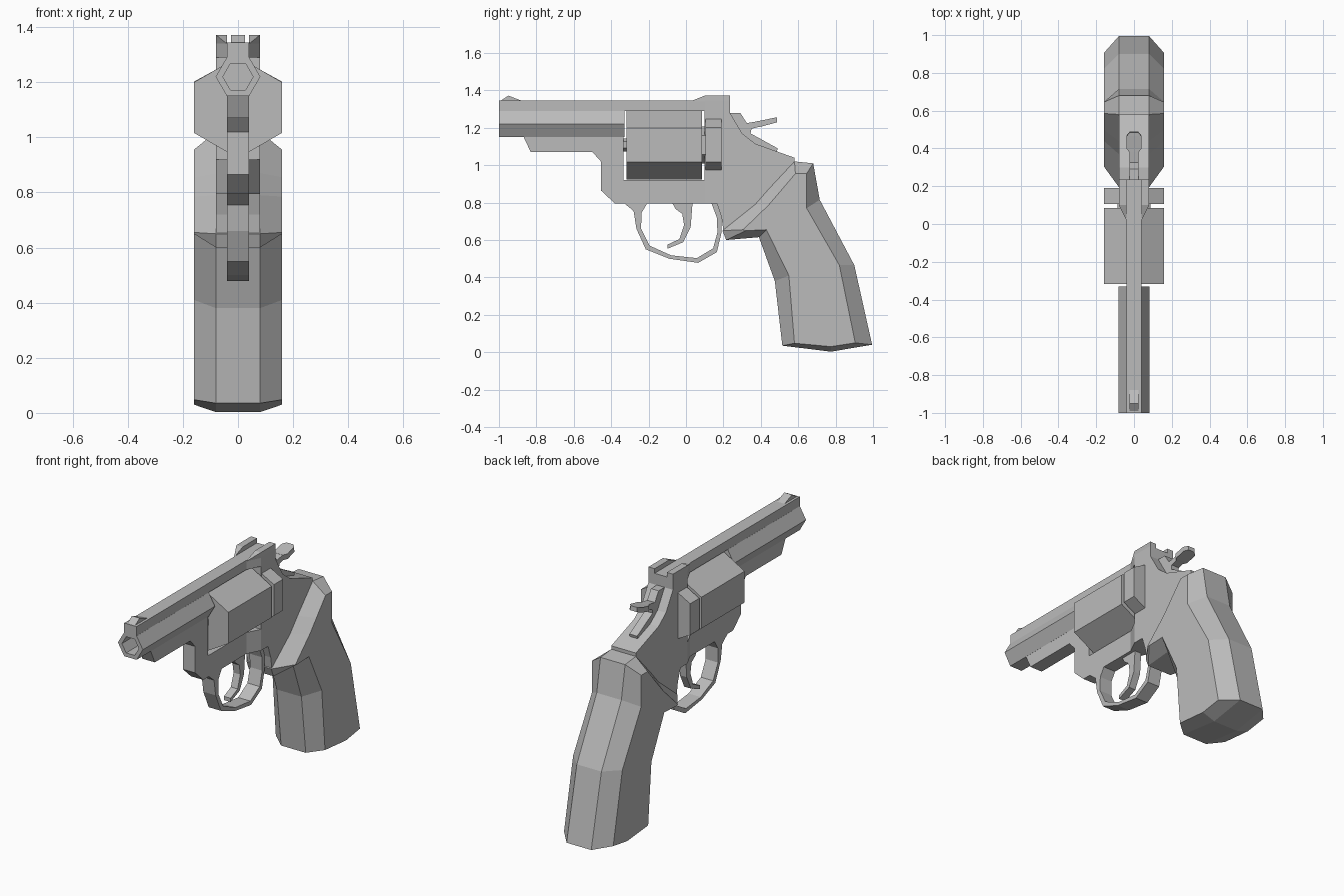
import bpy, bmesh, math

steel = bpy.data.materials.new("grey_steel")
steel.diffuse_color = (0.5, 0.5, 0.5, 1)


def finish(name, bm):
    bmesh.ops.remove_doubles(bm, verts=bm.verts, dist=1e-5)
    bmesh.ops.recalc_face_normals(bm, faces=bm.faces)
    me = bpy.data.meshes.new(name)
    bm.to_mesh(me)
    bm.free()
    me.materials.append(steel)
    ob = bpy.data.objects.new(name, me)
    bpy.context.collection.objects.link(ob)
    return ob


def loft(name, rings, caps=True):
    """Skin a series of equal-length closed rings."""
    bm = bmesh.new()
    vs = [[bm.verts.new(p) for p in r] for r in rings]
    n = len(rings[0])
    for a, b in zip(vs, vs[1:]):
        for i in range(n):
            j = (i + 1) % n
            bm.faces.new((a[i], a[j], b[j], b[i]))
    if caps:
        bm.faces.new(vs[0])
        bm.faces.new(vs[-1])
    return finish(name, bm)


def plate(name, pts, w):
    """Symmetric plate from a (y, z[, half width]) outline."""
    half = [p[2] if len(p) > 2 else w for p in pts]
    return loft(name, [[(s * h, p[0], p[1]) for p, h in zip(pts, half)] for s in (-1, 1)])


def hexagon(y, z, r, turn=0):
    return [(r * math.cos(math.radians(60 * i + turn)), y,
             z + r * math.sin(math.radians(60 * i + turn))) for i in range(6)]


# Barrel with a recessed bore
loft("barrel", [hexagon(-0.33, 1.22, 0.081), hexagon(-1, 1.22, 0.081),
                hexagon(-1, 1.22, 0.055), hexagon(-0.5, 1.22, 0.055)])

# Front frame: top rib, underlug and cylinder window
plate("front_frame", [(-1, 1.285), (-1, 1.345), (0.1, 1.345), (0.1, 1.29), (-0.335, 1.29),
                      (-0.335, 0.92), (0.1, 0.92), (0.1, 0.795), (-0.38, 0.795),
                      (-0.455, 0.865), (-0.455, 1.02), (-0.5, 1.07), (-0.83, 1.07),
                      (-0.87, 1.155), (-0.36, 1.155), (-0.36, 1.285)], 0.04)

# Wider rear frame and the flares leading into it
plate("rear_frame", [(0.1, 0.795), (0.1, 1.345), (0.235, 1.345), (0.235, 1.28), (0.3, 1.17),
                     (0.37, 1.115), (0.58, 1.04), (0.58, 0.98), (0.45, 0.82), (0.32, 0.67),
                     (0.2, 0.65), (0.19, 0.72), (0.165, 0.795)], 0.08)
for name, lo, hi in (("lower_flare", 0.795, 0.92), ("upper_flare", 1.29, 1.345)):
    plate(name, [(0.02, lo, 0.04), (0.02, hi, 0.04), (0.1, hi, 0.08), (0.1, lo, 0.08)], 0)

# Front sight and the two rear sight prongs
plate("front_sight", [(-0.99, 1.345), (-0.95, 1.372), (-0.88, 1.345)], 0.025)
for s, side in ((-1, "left"), (1, "right")):
    prong = [(0.02, 1.34, 0.041), (0.1, 1.372, 0.08), (0.235, 1.372, 0.08),
             (0.235, 1.34, 0.08), (0.1, 1.34, 0.08)]
    loft(side + "_rear_sight", [[(s * 0.04, y, z) for y, z, w in prong],
                                [(s * w, y, z) for y, z, w in prong]])
    # Recoil shield follows the cylinder outline
    shield = [(0.06, 0.98), (0.08, 0.975), (0.16, 1.018), (0.16, 1.202), (0.08, 1.246), (0.06, 1.246)]
    loft(side + "_recoil_shield", [[(s * x, y, z) for x, z in shield] for y in (0.105, 0.19)])

# Cylinder, axle and ratchet
for name, r, y0, y1 in (("cylinder", 0.184, -0.317, 0.085), ("axle", 0.035, -0.34, -0.31),
                        ("ratchet", 0.1, 0.08, 0.106)):
    loft(name, [hexagon(y, 1.108, r, 30) for y in (y0, y1)])

# Trigger guard
outer = [(-0.335, 0.8), (-0.28, 0.755), (-0.265, 0.66), (-0.215, 0.55), (-0.09, 0.5),
         (0.065, 0.478), (0.165, 0.535), (0.19, 0.64), (0.19, 0.72), (0.165, 0.8)]
inner = [(-0.205, 0.8), (-0.238, 0.745), (-0.24, 0.66), (-0.195, 0.57), (-0.08, 0.518),
         (0.058, 0.503), (0.145, 0.555), (0.168, 0.64), (0.165, 0.72), (0.135, 0.8)]
plate("trigger_guard", outer + inner[::-1], 0.04)

# Trigger
plate("trigger", [(-0.075, 0.8), (-0.055, 0.765), (-0.02, 0.74), (-0.01, 0.68), (-0.035, 0.605),
                  (-0.1, 0.575), (-0.1, 0.553), (-0.015, 0.588), (0.025, 0.67), (0.035, 0.8)], 0.022)

# Hammer with spur and thumb pad
plate("hammer", [(0.23, 1.28), (0.29, 1.28), (0.325, 1.225), (0.385, 1.235), (0.39, 1.205),
                 (0.35, 1.195), (0.345, 1.17), (0.49, 1.09), (0.485, 1.07), (0.37, 1.1),
                 (0.28, 1.16)], 0.025)
plate("thumb_pad", [(0.38, 1.235, 0.025), (0.4, 1.238, 0.04), (0.465, 1.252, 0.04),
                    (0.485, 1.256, 0.022), (0.488, 1.23, 0.022), (0.468, 1.224, 0.04),
                    (0.405, 1.207, 0.04), (0.385, 1.203, 0.025)], 0)

# Faceted grip: full outline in the middle, smaller outline on each cheek
middle = [(0.515, 0.035), (0.475, 0.38), (0.39, 0.615), (0.215, 0.6), (0.195, 0.65),
          (0.37, 0.79), (0.44, 0.87), (0.58, 1.02), (0.68, 1.01), (0.715, 0.815),
          (0.9, 0.465), (0.995, 0.04), (0.775, 0.003)]
cheek = [(0.58, 0.048), (0.55, 0.41), (0.43, 0.655), (0.32, 0.65), (0.305, 0.655),
         (0.44, 0.785), (0.5, 0.855), (0.585, 0.955), (0.645, 0.955), (0.645, 0.77),
         (0.82, 0.465), (0.905, 0.05), (0.775, 0.03)]
loft("grip", [[(x, y, z) for y, z in ring] for x, ring in
              ((-0.16, cheek), (-0.08, middle), (0.08, middle), (0.16, cheek))])
